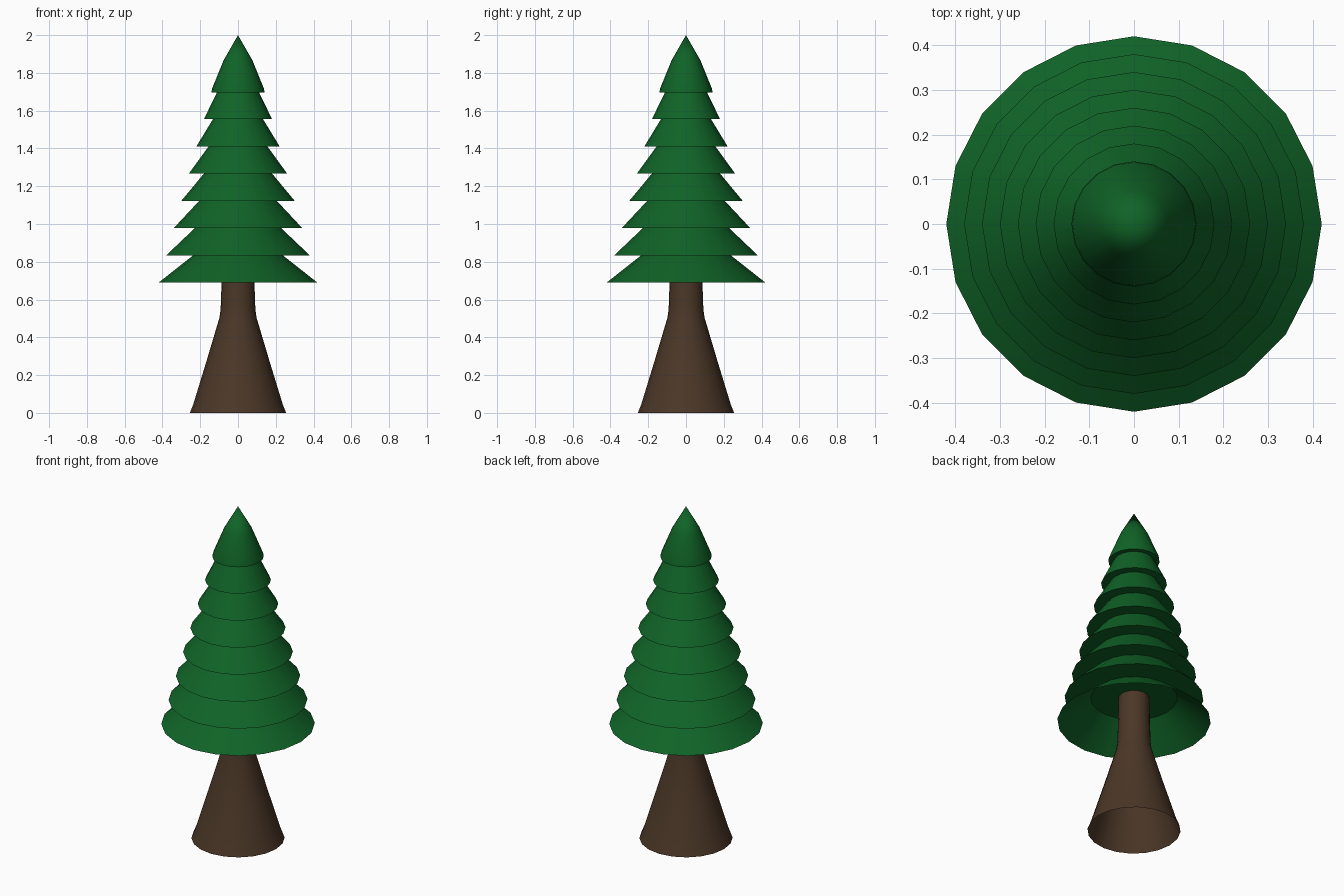
import bpy, bmesh, math

if "Cube" in bpy.data.objects:
    bpy.data.objects.remove(bpy.data.objects["Cube"])

SIDES = 20


def material(name, rgb):
    m = bpy.data.materials.new(name)
    m.diffuse_color = (*rgb, 1)
    m.use_nodes = True
    m.node_tree.nodes["Principled BSDF"].inputs["Base Color"].default_value = m.diffuse_color
    return m


def lathe(name, profile, mat, cap_bottom):
    """Revolve (radius, height) points about z; radius 0 makes a tip."""
    bm = bmesh.new()
    rings = []
    for r, z in profile:
        n = SIDES if r > 0 else 1
        rings.append([bm.verts.new((r * math.cos(2 * math.pi * i / SIDES),
                                    r * math.sin(2 * math.pi * i / SIDES), z))
                      for i in range(n)])
    for lo, hi in zip(rings, rings[1:]):
        for i in range(SIDES):
            j = (i + 1) % SIDES
            if len(hi) == 1:
                bm.faces.new((lo[i], lo[j], hi[0]))
            else:
                bm.faces.new((lo[i], lo[j], hi[j], hi[i]))
    if cap_bottom:
        bm.faces.new(rings[0][::-1])
    me = bpy.data.meshes.new(name)
    bm.to_mesh(me)
    bm.free()
    me.materials.append(mat)
    ob = bpy.data.objects.new(name, me)
    bpy.context.collection.objects.link(ob)
    bpy.ops.object.select_all(action='DESELECT')
    ob.select_set(True)
    bpy.context.view_layer.objects.active = ob
    bpy.ops.object.shade_smooth_by_angle(angle=math.radians(40))
    return ob


green = material("needle green", (0.005, 0.125, 0.02))
brown = material("bark brown", (0.07, 0.038, 0.02))

# Flared trunk, open underneath, running up into the foliage
lathe("trunk", [(0.255, 0), (0.237, 0.045), (0.165, 0.28), (0.098, 0.505),
                (0.092, 0.55), (0.087, 0.69), (0.085, 0.84)], brown, False)

# Seven stacked skirts; the lowest is hollow, the others have flat undersides
necks = [0.237, 0.228, 0.205, 0.18, 0.155, 0.132, 0.11]
step = 0.1443
for k, neck in enumerate(necks):
    z = 0.69 + k * step
    lathe(f"branch_tier_{k + 1}", [(0.42 - 0.04 * k, z), (neck, z + step)],
          green, k > 0)

# Slightly rounded pointed top
lathe("tree_top", [(0.14, 1.697), (0.138, 1.715), (0.077, 1.865), (0, 2.0)],
      green, True)
